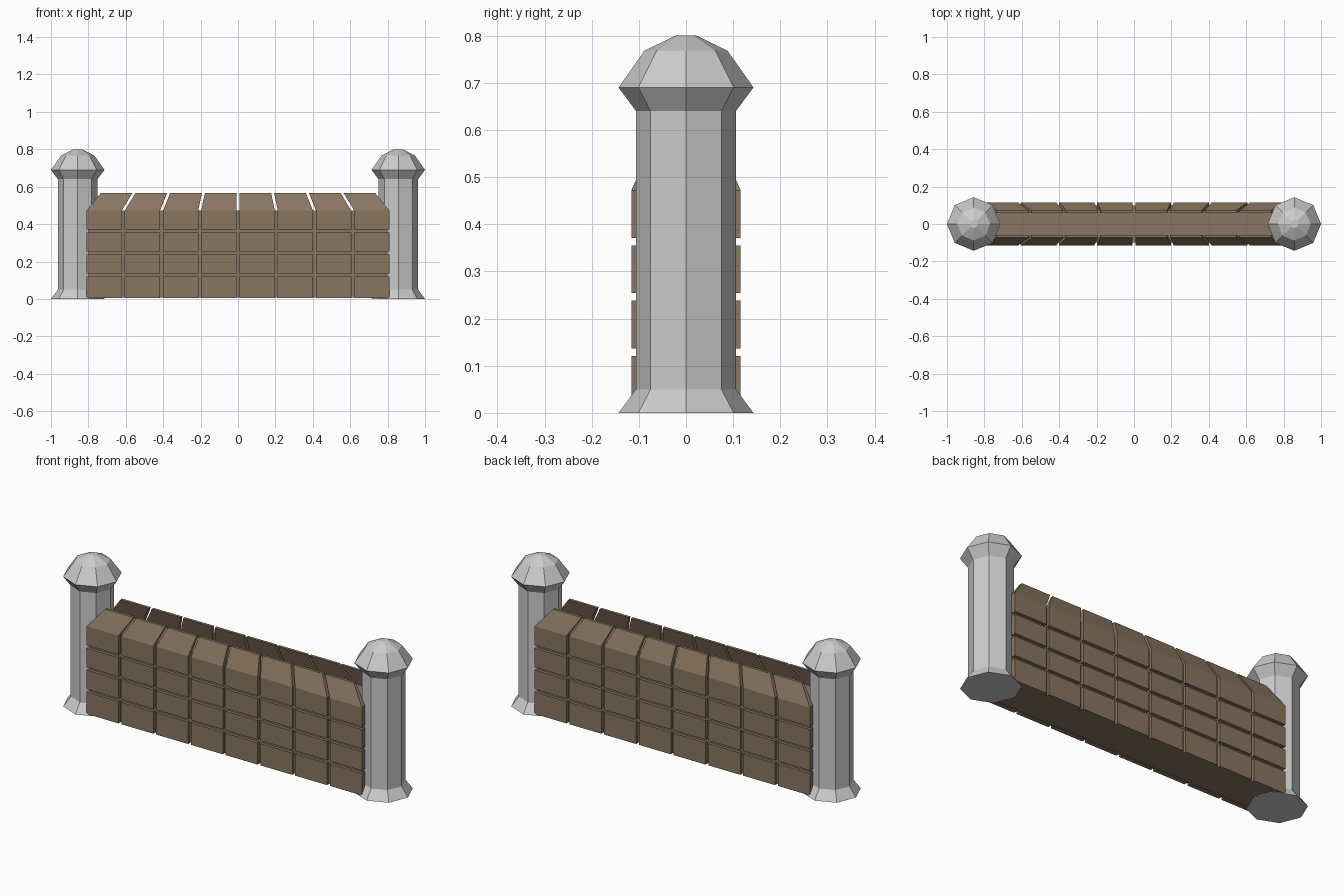
import bpy, bmesh, math

if "Cube" in bpy.data.objects:
    bpy.data.objects.remove(bpy.data.objects["Cube"])

brown = bpy.data.materials.new("brown_stone")
brown.diffuse_color = (0.25, 0.18, 0.12, 1)
brown.use_nodes = True
brown.node_tree.nodes["Principled BSDF"].inputs["Base Color"].default_value = brown.diffuse_color


def add_object(name, bm, mat=None):
    bmesh.ops.recalc_face_normals(bm, faces=bm.faces)
    me = bpy.data.meshes.new(name)
    bm.to_mesh(me)
    bm.free()
    ob = bpy.data.objects.new(name, me)
    bpy.context.collection.objects.link(ob)
    if mat:
        me.materials.append(mat)
    return ob


def loft(bm, rings):
    """Skin a list of closed vertex rings and cap both ends."""
    vs = [[bm.verts.new(p) for p in r] for r in rings]
    n = len(vs[0])
    for a, b in zip(vs, vs[1:]):
        for i in range(n):
            j = (i + 1) % n
            bm.faces.new((a[i], a[j], b[j], b[i]))
    bm.faces.new(vs[0])
    bm.faces.new(vs[-1])


def rect(x0, x1, y0, y1, z):
    return [(x0, y0, z), (x1, y0, z), (x1, y1, z), (x0, y1, z)]


# Octagonal pillars: flared foot, shaft and domed cap
profile = [(0.143, 0), (0.106, 0.05), (0.106, 0.64), (0.143, 0.69),
           (0.088, 0.768), (0.022, 0.8)]
for side, cx in (("left", -0.857), ("right", 0.857)):
    bm = bmesh.new()
    loft(bm, [[(cx + r * math.cos(k * math.pi / 4), r * math.sin(k * math.pi / 4), z)
               for k in range(8)] for r, z in profile])
    add_object(side + "_pillar", bm)

# Solid wall core behind the bricks
bm = bmesh.new()
loft(bm, [rect(-0.8, 0.8, -0.1, 0.1, z) for z in (0.008, 0.472)])
add_object("wall_core", bm, brown)

# Brick facing on both sides; top row continues into an inward leaning coping
pitch, gap, taper = 0.2045, 0.016, 0.906
rows = [(0.005, 0.121), (0.137, 0.238), (0.254, 0.355), (0.371, 0.472)]
bm = bmesh.new()
for col in range(8):
    x0 = (col - 4) * pitch + gap / 2
    x1 = x0 + pitch - gap
    for k, (z0, z1) in enumerate(rows):
        rings = [rect(x0, x1, 0.09, 0.116, z) for z in (z0, z1)]
        if k == 3:
            t0 = (col - 4) * pitch * taper + gap / 2
            t1 = (col - 3) * pitch * taper - gap / 2
            rings.append(rect(t0, t1, 0.058, 0.073, 0.567))
        loft(bm, rings)
bricks = add_object("wall_bricks", bm, brown)
mirror = bricks.modifiers.new("Mirror", 'MIRROR')
mirror.use_axis = (False, True, False)
